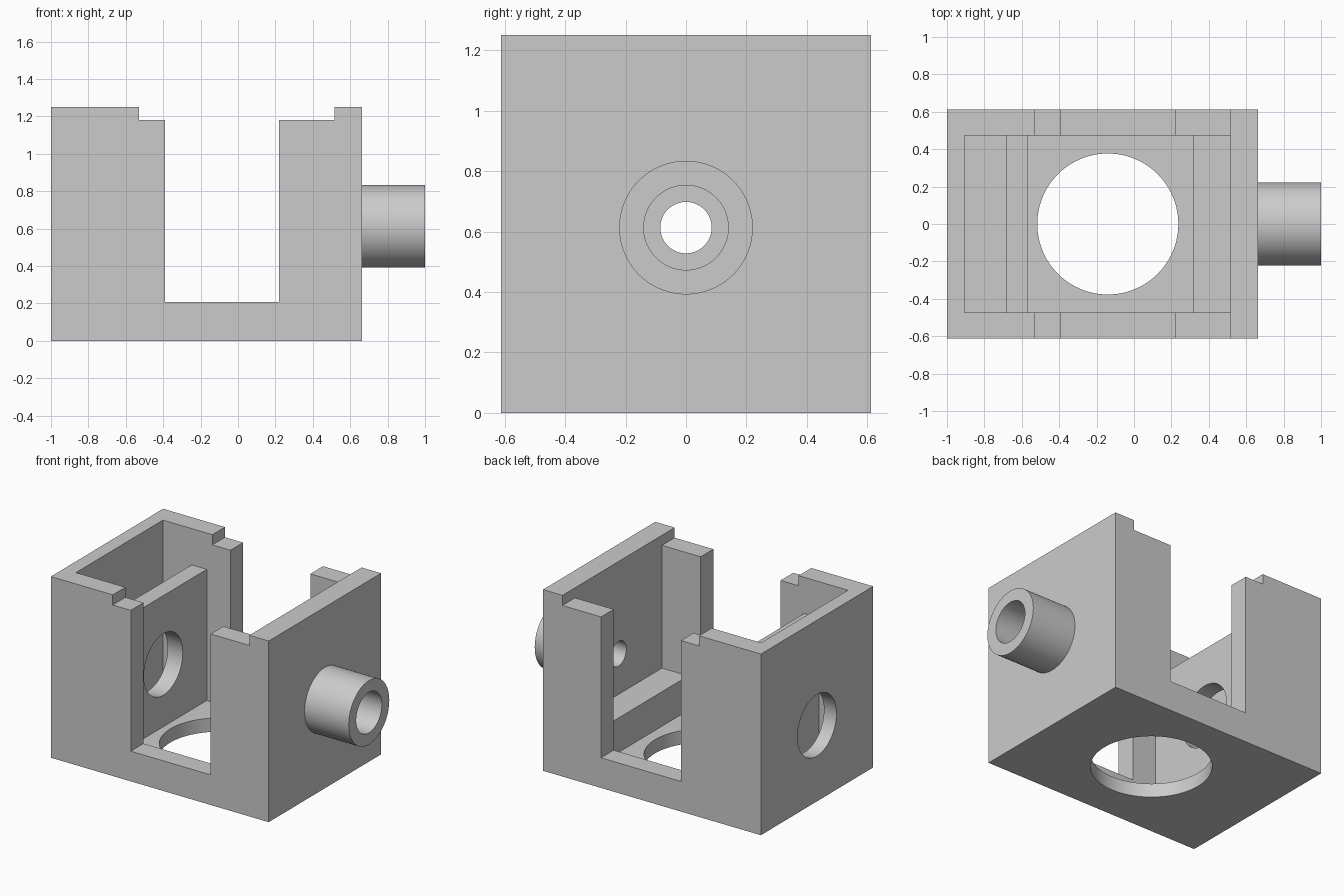
import bpy
import math
from mathutils import Matrix

cube = bpy.data.objects.get("Cube")
if cube:
    bpy.data.objects.remove(cube, do_unlink=True)

grey = bpy.data.materials.new("light grey")
grey.use_nodes = True
grey.diffuse_color = (0.6, 0.6, 0.6, 1)
grey.node_tree.nodes["Principled BSDF"].inputs["Base Color"].default_value = (0.6, 0.6, 0.6, 1)


def box(name, x, y, z):
    """Box from (min, max) ranges on each axis."""
    bpy.ops.mesh.primitive_cube_add(size=1)
    ob = bpy.context.object
    ob.name = name
    size = [b - a for a, b in (x, y, z)]
    centre = [(a + b) / 2 for a, b in (x, y, z)]
    ob.data.transform(Matrix.Translation(centre) @ Matrix.Diagonal((*size, 1)))
    ob.data.materials.append(grey)
    return ob


def rod(name, radius, start, end, axis="X", across=(0, 0)):
    """Cylinder along X (across = y, z) or along Z (across = x, y)."""
    bpy.ops.mesh.primitive_cylinder_add(vertices=96, radius=radius, depth=end - start)
    ob = bpy.context.object
    ob.name = name
    mid = (start + end) / 2
    if axis == "X":
        place = Matrix.Translation((mid, *across)) @ Matrix.Rotation(math.pi / 2, 4, "Y")
    else:
        place = Matrix.Translation((*across, mid))
    ob.data.transform(place)
    ob.data.materials.append(grey)
    return ob


def cut(target, *cutters):
    """Subtract each cutter in turn and discard it."""
    for cutter in cutters:
        mod = target.modifiers.new("cut", "BOOLEAN")
        mod.operation = "DIFFERENCE"
        mod.solver = "EXACT"
        mod.object = cutter
        bpy.context.view_layer.objects.active = target
        bpy.ops.object.modifier_apply(modifier=mod.name)
        bpy.data.objects.remove(cutter, do_unlink=True)


def smooth(ob):
    bpy.ops.object.select_all(action="DESELECT")
    ob.select_set(True)
    bpy.context.view_layer.objects.active = ob
    bpy.ops.object.shade_smooth_by_angle(angle=math.radians(30))


LEFT_END, RIGHT_END, HALF, TOP = -1.0, 0.663, 0.612, 1.25
IN_X, IN_Y, FLOOR = (-0.905, 0.515), (-0.474, 0.474), 0.095
THROUGH = (-1, 1)
PORT = (0, 0.525)   # large round ports
SPOUT = (0, 0.613)  # spout axis

# Open-topped housing
housing = box("housing", (LEFT_END, RIGHT_END), (-HALF, HALF), (0, TOP))
cut(housing,
    box("cavity", IN_X, IN_Y, (FLOOR, 2)),
    # Stepped slots through the front and back walls
    box("slot", (-0.39, 0.22), THROUGH, (0.208, 2)),
    box("ledge", (-0.528, IN_X[1]), THROUGH, (1.18, 2)),
    # Floor opening, end port and small spout passage
    rod("floor_opening", 0.377, -0.5, 0.5, "Z", (-0.14, 0)),
    rod("end_port", 0.212, -1.2, -0.8, "X", PORT),
    rod("passage", 0.085, 0.4, 0.8, "X", SPOUT))
smooth(housing)

# Inner dividing wall with its own port
divider = box("divider", (-0.685, -0.57), IN_Y, (FLOOR, 1.0))
cut(divider, rod("divider_port", 0.212, -0.8, -0.4, "X", PORT))
smooth(divider)

# Low shelf against the spout wall
shelf = box("shelf", (0.315, IN_X[1]), IN_Y, (FLOOR, 0.333))

# Hollow spout
spout = rod("spout", 0.221, RIGHT_END, 1.0, "X", SPOUT)
cut(spout, rod("spout_bore", 0.14, 0.5, 1.2, "X", SPOUT))
smooth(spout)
